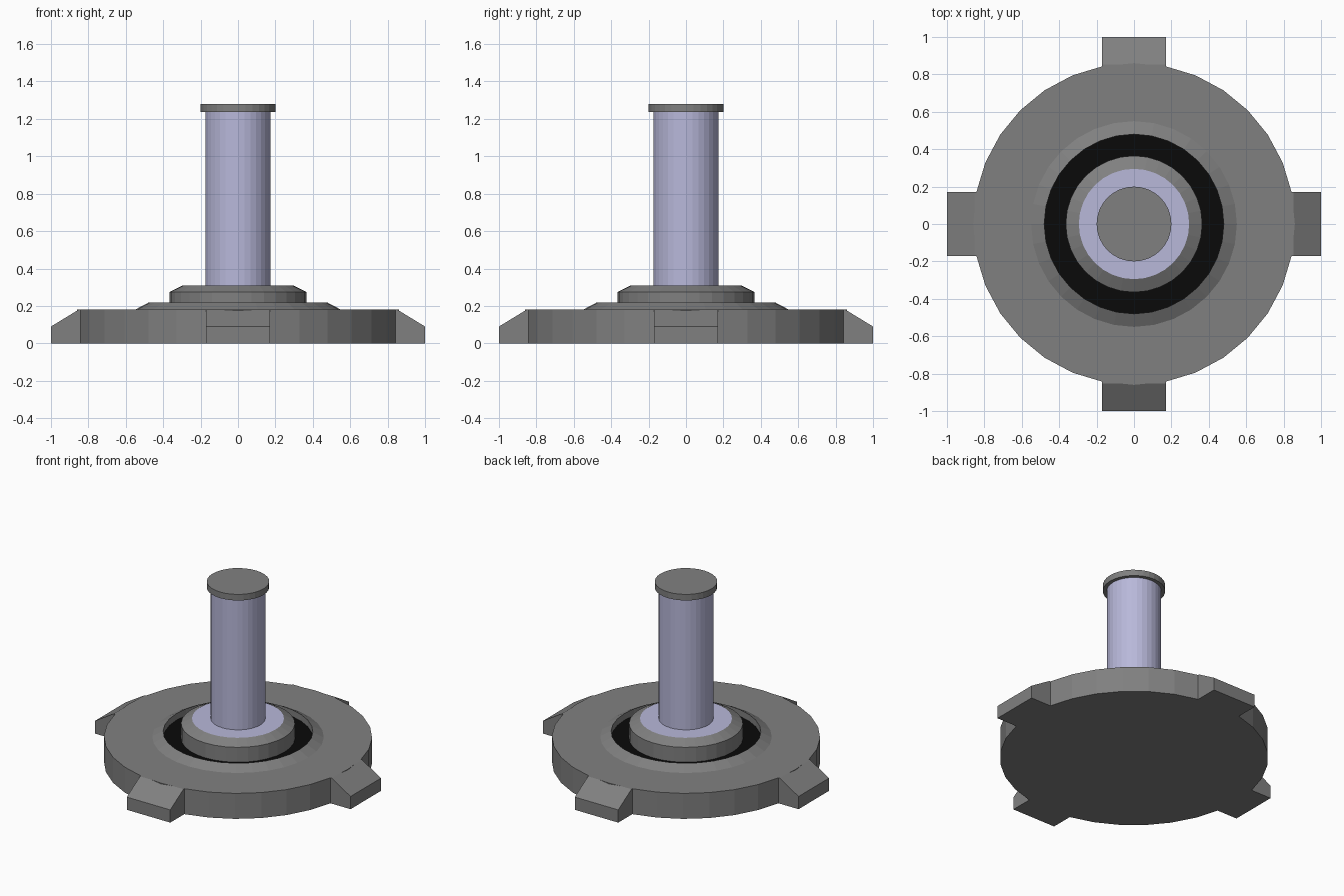
import bpy, bmesh, math

if "Cube" in bpy.data.objects:
    bpy.data.objects.remove(bpy.data.objects["Cube"], do_unlink=True)

SIDES = 32


def material(name, rgb):
    m = bpy.data.materials.new(name)
    m.use_nodes = True
    m.diffuse_color = (*rgb, 1)
    bsdf = m.node_tree.nodes["Principled BSDF"]
    bsdf.inputs["Base Color"].default_value = (*rgb, 1)
    return m


grey = material("mid grey", (0.216, 0.216, 0.216))
lavender = material("pale lavender", (0.48, 0.48, 0.70))
black = material("groove black", (0.003, 0.003, 0.003))


def finish(name, bm, mats):
    bmesh.ops.recalc_face_normals(bm, faces=bm.faces)
    me = bpy.data.meshes.new(name)
    bm.to_mesh(me)
    bm.free()
    for m in mats:
        me.materials.append(m)
    ob = bpy.data.objects.new(name, me)
    bpy.context.collection.objects.link(ob)
    return ob


def lathe(name, profile, mats, accent=None):
    """Turn an (r, z) profile into a capped solid; accent is the segment using mats[1]."""
    bm = bmesh.new()
    rings = []
    for r, z in profile:
        rings.append([bm.verts.new((r * math.cos(a), r * math.sin(a), z))
                      for a in (math.tau * i / SIDES for i in range(SIDES))])
    for s, (lo, hi) in enumerate(zip(rings, rings[1:])):
        for i in range(SIDES):
            j = (i + 1) % SIDES
            f = bm.faces.new((lo[i], lo[j], hi[j], hi[i]))
            f.material_index = int(s == accent)
    bm.faces.new(rings[0][::-1])
    top = bm.faces.new(rings[-1])
    top.material_index = int(accent == "top")
    return finish(name, bm, mats)


# Base plate with raised rim and a black-floored groove
lathe("base_plate", [(0.86, 0), (0.86, 0.18), (0.55, 0.18), (0.48, 0.217),
                     (0.48, 0.17), (0.36, 0.17)], [grey, black], accent=4)

# Chamfered hub with a pale top
lathe("hub", [(0.365, 0.16), (0.365, 0.275), (0.295, 0.31)],
      [grey, lavender], accent="top")

# Post and its cap
lathe("post", [(0.175, 0.30), (0.175, 1.25)], [lavender])
lathe("post_cap", [(0.20, 1.237), (0.20, 1.28)], [grey])

# Four sloped tabs around the edge
TAB = [(0.75, 0), (1, 0), (1, 0.09), (0.852, 0.18), (0.75, 0.18)]
for k, side in enumerate(("left", "back", "right", "front")):
    bm = bmesh.new()
    face = bm.faces.new([bm.verts.new((x, -0.17, z)) for x, z in TAB])
    ext = bmesh.ops.extrude_face_region(bm, geom=[face], use_keep_orig=True)
    moved = [g for g in ext["geom"] if isinstance(g, bmesh.types.BMVert)]
    bmesh.ops.translate(bm, verts=moved, vec=(0, 0.34, 0))
    tab = finish(side + "_tab", bm, [grey])
    tab.rotation_euler.z = k * math.pi / 2
